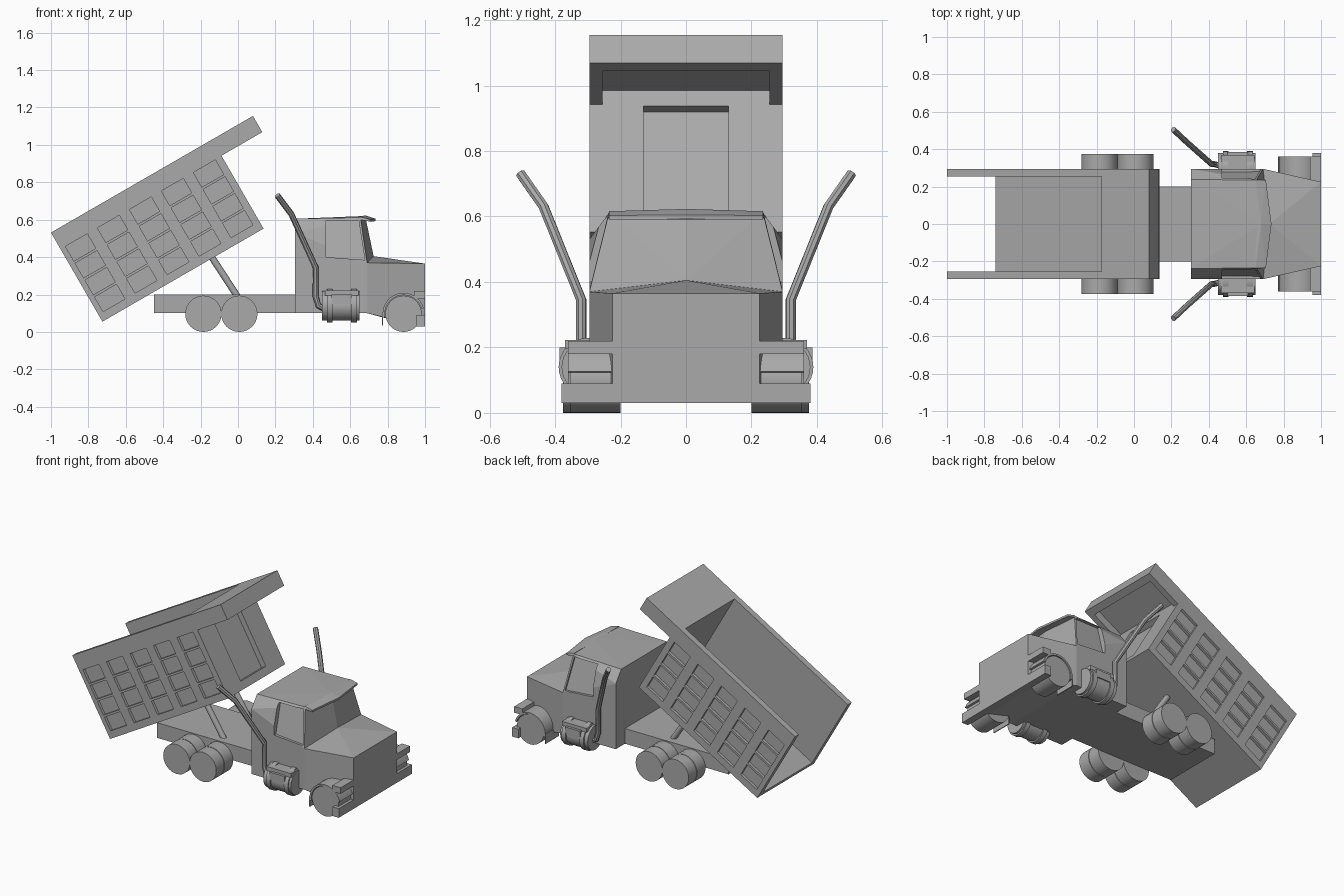
import bpy, bmesh, math
from mathutils import Vector, Matrix

old = bpy.data.objects.get("Cube")
if old:
    bpy.data.objects.remove(old, do_unlink=True)

grey = bpy.data.materials.new("plain_grey")
grey.use_nodes = True
GREY = (0.4, 0.4, 0.4, 1)
grey.diffuse_color = GREY
grey.node_tree.nodes["Principled BSDF"].inputs["Base Color"].default_value = GREY

# Tipped frame of the bed: length, width and height run along its own axes
TIPPED = Matrix.Translation((-0.725, 0, 0.055)) @ Matrix.Rotation(math.radians(-30), 4, 'Y')


def finish(name, bm, frame=None, smooth=False):
    bmesh.ops.recalc_face_normals(bm, faces=bm.faces)
    mesh = bpy.data.meshes.new(name)
    bm.to_mesh(mesh)
    bm.free()
    mesh.materials.append(grey)
    obj = bpy.data.objects.new(name, mesh)
    bpy.context.collection.objects.link(obj)
    if frame:
        obj.matrix_world = frame
    if smooth:
        activate(obj)
        bpy.ops.object.shade_smooth_by_angle(angle=math.radians(40))
    return obj


def activate(obj):
    bpy.ops.object.select_all(action='DESELECT')
    obj.select_set(True)
    bpy.context.view_layer.objects.active = obj


def box_bm(x, y, z):
    bm = bmesh.new()
    bmesh.ops.create_cube(bm, size=1)
    for v in bm.verts:
        v.co = [lo + (c + 0.5) * (hi - lo) for c, (lo, hi) in zip(v.co, (x, y, z))]
    return bm


def box(name, x, y, z, frame=None):
    return finish(name, box_bm(x, y, z), frame)


def side(s, lo, hi):
    return tuple(sorted((s * lo, s * hi)))


def hull(name, points):
    """Convex solid; each point is mirrored across the centre plane."""
    bm = bmesh.new()
    for x, y, z in points:
        for s in ((1, -1) if y else (1,)):
            bm.verts.new((x, s * y, z))
    bmesh.ops.convex_hull(bm, input=bm.verts)
    bmesh.ops.dissolve_limit(bm, angle_limit=0.01, verts=bm.verts, edges=bm.edges)
    return finish(name, bm)


def cylinder(name, start, end, radius, sides=32):
    start, end = Vector(start), Vector(end)
    axis = end - start
    bm = bmesh.new()
    bmesh.ops.create_cone(bm, cap_ends=True, segments=sides, radius1=radius,
                          radius2=radius, depth=axis.length)
    turn = axis.to_track_quat('Z', 'Y').to_matrix().to_4x4()
    bm.transform(Matrix.Translation((start + end) / 2) @ turn)
    return finish(name, bm, smooth=True)


def panelled_wall(name, bounds, outward, cells, depth):
    """Wall with sunken panels; cells are ((u0, u1), (height0, height1))."""
    bm = box_bm(*bounds)
    outward = Vector(outward)
    u = Vector((abs(outward.y), abs(outward.x), 0))
    up = Vector((0, 0, 1))
    cuts = {(i, round(v, 4)) for cell in cells for i in (0, 1) for v in cell[i]}
    for i, v in sorted(cuts):
        n = up if i else u
        bmesh.ops.bisect_plane(bm, geom=bm.verts[:] + bm.edges[:] + bm.faces[:],
                               plane_co=n * v, plane_no=n)
    bm.normal_update()
    sunk = []
    for f in bm.faces:
        c = f.calc_center_median()
        if f.normal.dot(outward) > 0.9 and any(
                a[0] < c.dot(u) < a[1] and b[0] < c.z < b[1] for a, b in cells):
            sunk.append(f)
    result = bmesh.ops.extrude_discrete_faces(bm, faces=sunk)
    verts = {v for f in result["faces"] for v in f.verts}
    bmesh.ops.translate(bm, verts=list(verts), vec=-outward * depth)
    return finish(name, bm, TIPPED)


# Tipped bed: floor, panelled sides, front wall and canopy over the cab
cells = [((0.03 + 0.1975 * i, 0.165 + 0.1975 * i), (0.045 + 0.104 * j, 0.135 + 0.104 * j))
         for i in range(5) for j in range(4)]
box("bed_floor", (0, 0.953), (-0.255, 0.255), (0, 0.03), TIPPED)
for s, tag in ((1, "left"), (-1, "right")):
    panelled_wall("bed_side_" + tag, ((0, 0.995), side(s, 0.255, 0.295), (0, 0.55)),
                  (0, s, 0), cells, 0.018)
    box("canopy_side_" + tag, (0.995, 1.247), side(s, 0.255, 0.295), (0.45, 0.5), TIPPED)
panelled_wall("bed_front", ((0.953, 0.995), (-0.255, 0.255), (0, 0.55)), (1, 0, 0),
              [((-0.13, 0.13), (0.05, 0.445))], 0.036)
box("canopy_top", (0.995, 1.247), (-0.295, 0.295), (0.5, 0.55), TIPPED)
box("canopy_lip", (1.2, 1.247), (-0.255, 0.255), (0.45, 0.5), TIPPED)

# Chassis, cab and hood
box("chassis", (-0.45, 0.75), (-0.2, 0.2), (0.1, 0.2))
box("cab_lower", (0.305, 0.69), (-0.295, 0.295), (0.1, 0.37))
hull("hood", [(0.69, 0.295, 0.1), (0.69, 0.295, 0.37), (0.725, 0, 0.405),
              (1, 0.225, 0.365), (1, 0.225, 0.03), (0.95, 0.225, 0.03)])
cab = hull("cab_upper", [(0.305, 0.295, 0.37), (0.69, 0.295, 0.37), (0.725, 0, 0.405),
                         (0.305, 0.295, 0.53), (0.305, 0.238, 0.605),
                         (0.655, 0.235, 0.612), (0.68, 0, 0.62)])
hull("sun_visor", [(0.65, 0.24, 0.6), (0.65, 0.235, 0.616), (0.705, 0.235, 0.59),
                   (0.705, 0.235, 0.603), (0.735, 0, 0.592), (0.735, 0, 0.605),
                   (0.68, 0, 0.623)])

# Sunken door windows
for s in (1, -1):
    bm = bmesh.new()
    for x, y, z in ((0.47, 0.277, 0.4), (0.678, 0.28, 0.385),
                    (0.645, 0.228, 0.597), (0.47, 0.228, 0.597)):
        for depth in (y, 0.4):
            bm.verts.new((x, s * depth, z))
    bmesh.ops.convex_hull(bm, input=bm.verts)
    cutter = finish("window_cutter", bm)
    cutter.hide_render = True
    mod = cab.modifiers.new("window", 'BOOLEAN')
    mod.operation, mod.object, mod.solver = 'DIFFERENCE', cutter, 'EXACT'
    activate(cab)
    bpy.ops.object.modifier_apply(modifier=mod.name)
    bpy.data.objects.remove(cutter, do_unlink=True)

box("bumper", (0.955, 1), (-0.38, 0.38), (0.03, 0.09))


def fender(name, s):
    """Arched strip over the front wheel."""
    bm = bmesh.new()
    steps = 16
    rings = []
    for i in range(steps + 1):
        t = math.radians(15 + 175 * i / steps)
        rings.append([bm.verts.new((0.885 + r * math.cos(t), s * y, 0.097 + r * math.sin(t)))
                      for r, y in ((0.1, 0.22), (0.112, 0.22), (0.112, 0.36), (0.1, 0.36))])
    for a, b in zip(rings, rings[1:]):
        for k in range(4):
            bm.faces.new((a[k], a[k - 1], b[k - 1], b[k]))
    bm.faces.new(rings[0])
    bm.faces.new(rings[-1])
    return finish(name, bm, smooth=True)


for s, tag in ((1, "left"), (-1, "right")):
    # Wheels, fenders and lamps
    for n, x in enumerate((-0.185, 0.007)):
        for part, lo, hi in (("inner", 0.2, 0.288), ("outer", 0.292, 0.375)):
            cylinder(f"rear_wheel_{n + 1}_{part}_{tag}", (x, s * lo, 0.097),
                     (x, s * hi, 0.097), 0.097)
    cylinder("front_wheel_" + tag, (0.885, s * 0.2, 0.097), (0.885, s * 0.355, 0.097), 0.097)
    fender("fender_" + tag, s)
    box("mud_flap_" + tag, (0.77, 0.776), side(s, 0.22, 0.36), (0.035, 0.1))
    box("headlamp_" + tag, (0.94, 1), side(s, 0.225, 0.36), (0.18, 0.22))

    # Fuel tank with straps and steps
    cylinder("fuel_tank_" + tag, (0.45, s * 0.3, 0.14), (0.65, s * 0.3, 0.14), 0.08)
    for n, x in enumerate((0.475, 0.605)):
        cylinder(f"tank_strap_{n + 1}_{tag}", (x, s * 0.3, 0.14), (x + 0.03, s * 0.3, 0.14), 0.089)
    box("tank_step_" + tag, (0.465, 0.645), side(s, 0.29, 0.37), (0.195, 0.222))
    box("lower_step_" + tag, (0.5, 0.61), side(s, 0.3, 0.386), (0.15, 0.2))

    # Lifting ram
    cylinder("lift_ram_" + tag, (0.01, s * 0.14, 0.17), (-0.16, s * 0.14, 0.43), 0.018, 16)

    # Exhaust stack
    curve = bpy.data.curves.new("exhaust_" + tag, 'CURVE')
    curve.dimensions = '3D'
    curve.bevel_depth, curve.bevel_resolution, curve.use_fill_caps = 0.016, 2, True
    path = [(0.47, 0.31, 0.12), (0.43, 0.32, 0.14), (0.415, 0.32, 0.19),
            (0.415, 0.32, 0.345), (0.285, 0.435, 0.63), (0.21, 0.505, 0.73)]
    spline = curve.splines.new('POLY')
    spline.points.add(len(path) - 1)
    for p, (x, y, z) in zip(spline.points, path):
        p.co = (x, s * y, z, 1)
    curve.materials.append(grey)
    pipe = bpy.data.objects.new("exhaust_" + tag, curve)
    bpy.context.collection.objects.link(pipe)
    activate(pipe)
    bpy.ops.object.convert(target='MESH')
    bpy.ops.object.shade_smooth_by_angle(angle=math.radians(40))
